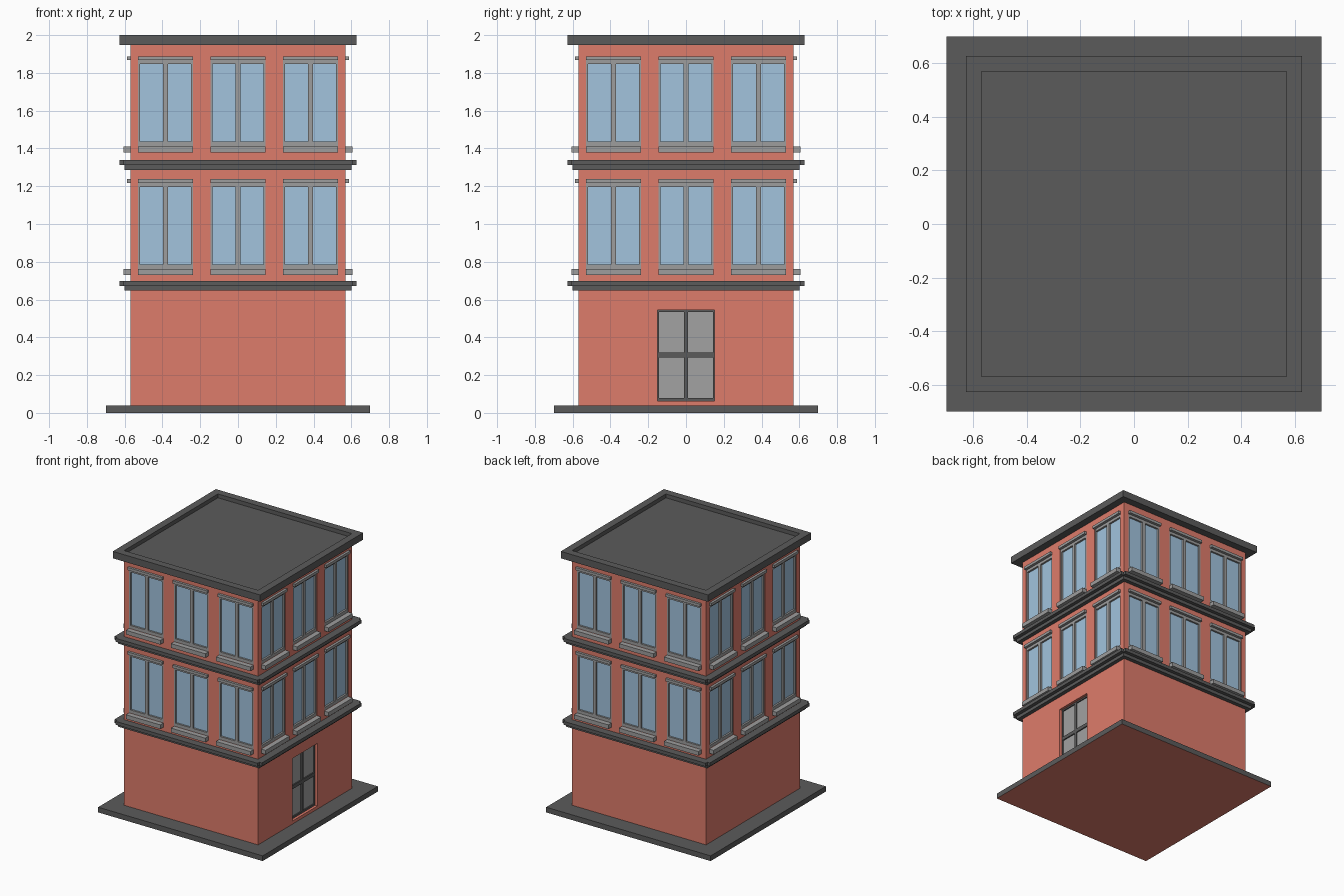
import bpy, bmesh, math
from mathutils import Matrix, Vector

if "Cube" in bpy.data.objects:
    bpy.data.objects.remove(bpy.data.objects["Cube"])


def material(name, rgb):
    m = bpy.data.materials.new(name)
    m.diffuse_color = (*rgb, 1)
    m.use_nodes = True
    m.node_tree.nodes["Principled BSDF"].inputs["Base Color"].default_value = m.diffuse_color
    return m


BRICK = material("brick", (0.73, 0.20, 0.147))
DARK = material("dark_trim", (0.105, 0.105, 0.105))
GREY = material("grey_frame", (0.34, 0.34, 0.34))
PANEL = material("door_panel", (0.36, 0.36, 0.36))
GLASS = material("glass", (0.36, 0.55, 0.73))


def box(bm, lo, hi, turn=0):
    """Axis-aligned box from lo to hi, then turned about z in quarter turns."""
    lo, hi = Vector(lo), Vector(hi)
    mat = (Matrix.Rotation(turn * math.pi / 2, 4, 'Z')
           @ Matrix.Translation((lo + hi) / 2)
           @ Matrix.Diagonal((*(hi - lo), 1)))
    bmesh.ops.create_cube(bm, size=1, matrix=mat)


def finish(bm, name, mat=None):
    me = bpy.data.meshes.new(name)
    bm.to_mesh(me)
    bm.free()
    ob = bpy.data.objects.new(name, me)
    bpy.context.collection.objects.link(ob)
    if mat:
        me.materials.append(mat)
    return ob


def slab(name, half, z0, z1, mat):
    bm = bmesh.new()
    box(bm, (-half, -half, z0), (half, half, z1))
    return finish(bm, name, mat)


W = 0.57          # wall half width
R = 0.02          # depth of the wall openings

# Ground slab with a brick underside
base = slab("base_slab", 0.70, 0, 0.04, DARK)
base.data.materials.append(BRICK)
for p in base.data.polygons:
    p.material_index = int(p.normal.z < -0.5)

walls = slab("walls", W, 0.04, 1.955, BRICK)

# Roof slab with a sunken top behind a rim
bm = bmesh.new()
box(bm, (-0.627, -0.627, 1.947), (0.627, 0.627, 2.0))
bm.normal_update()
top = max(bm.faces, key=lambda f: f.normal.z)
bmesh.ops.inset_region(bm, faces=[top], thickness=0.057, use_even_offset=True)
floor = bmesh.ops.extrude_discrete_faces(bm, faces=[top])["faces"]
bmesh.ops.translate(bm, verts=floor[0].verts, vec=(0, 0, -0.03))
finish(bm, "roof", DARK)

# Stepped cornice below each window floor, upper step notched at the corners
for i, z in enumerate((0.648, 1.287)):
    slab(f"cornice_lower_{i + 1}", 0.6, z, z + 0.025, DARK)
    bm = bmesh.new()
    for a, b in ((0.627, 0.605), (0.605, 0.627)):
        box(bm, (-a, -b, z + 0.025), (a, b, z + 0.051))
    finish(bm, f"cornice_upper_{i + 1}", DARK)

# Windows: three per side on two floors, all four sides
cut, frames, glass, sills, lintels = (bmesh.new() for _ in range(5))
for turn in range(4):
    for z in (0.761, 1.411):
        for x in (-0.383, 0, 0.383):
            def part(target, x0, x1, z0, z1, back, front):
                box(target, (x + x0, -front, z + z0), (x + x1, -back, z + z1), turn)
            part(cut, -0.146, 0.146, 0, 0.458, W - R, 0.65)
            for x0, x1 in ((-0.146, -0.135), (-0.013, 0.013), (0.135, 0.146)):
                part(frames, x0, x1, 0, 0.458, W - R, W - 0.003)
            for z0, z1 in ((0, 0.025), (0.435, 0.458)):
                for x0, x1 in ((-0.135, -0.013), (0.013, 0.135)):
                    part(frames, x0, x1, z0, z1, W - R, W - 0.003)
            for x0, x1 in ((-0.135, -0.013), (0.013, 0.135)):
                part(glass, x0, x1, 0.025, 0.435, W - R, W - R + 0.003)
            part(sills, -0.146, 0.146, -0.032, 0, W - 0.01, 0.606)
            part(lintels, -0.146, 0.146, 0.456, 0.477, W - 0.01, 0.588)
finish(frames, "window_frames", GREY)
finish(glass, "window_glass", GLASS)
finish(sills, "window_sills", GREY)
finish(lintels, "window_lintels", GREY)

# Door on the right side only
frame, panel = bmesh.new(), bmesh.new()
D = W - R - 0.012
box(cut, (D, -0.152, 0.064), (0.65, 0.152, 0.545))
for y0, y1 in ((-0.152, -0.143), (-0.01, 0.01), (0.143, 0.152)):
    box(frame, (D - 0.01, y0, 0.064), (D + 0.012, y1, 0.545))
for z0, z1 in ((0.064, 0.078), (0.292, 0.32), (0.534, 0.545)):
    for y0, y1 in ((-0.143, -0.01), (0.01, 0.143)):
        box(frame, (D - 0.01, y0, z0), (D + 0.012, y1, z1))
box(panel, (D - 0.01, -0.15, 0.066), (D + 0.003, 0.15, 0.543))
finish(frame, "door_frame", DARK)
finish(panel, "door_panels", PANEL)

# Cut the window and door recesses into the walls
cutter = finish(cut, "opening_cutter")
cutter.hide_render = True
cutter.hide_viewport = True
mod = walls.modifiers.new("openings", 'BOOLEAN')
mod.operation = 'DIFFERENCE'
mod.solver = 'EXACT'
mod.object = cutter
